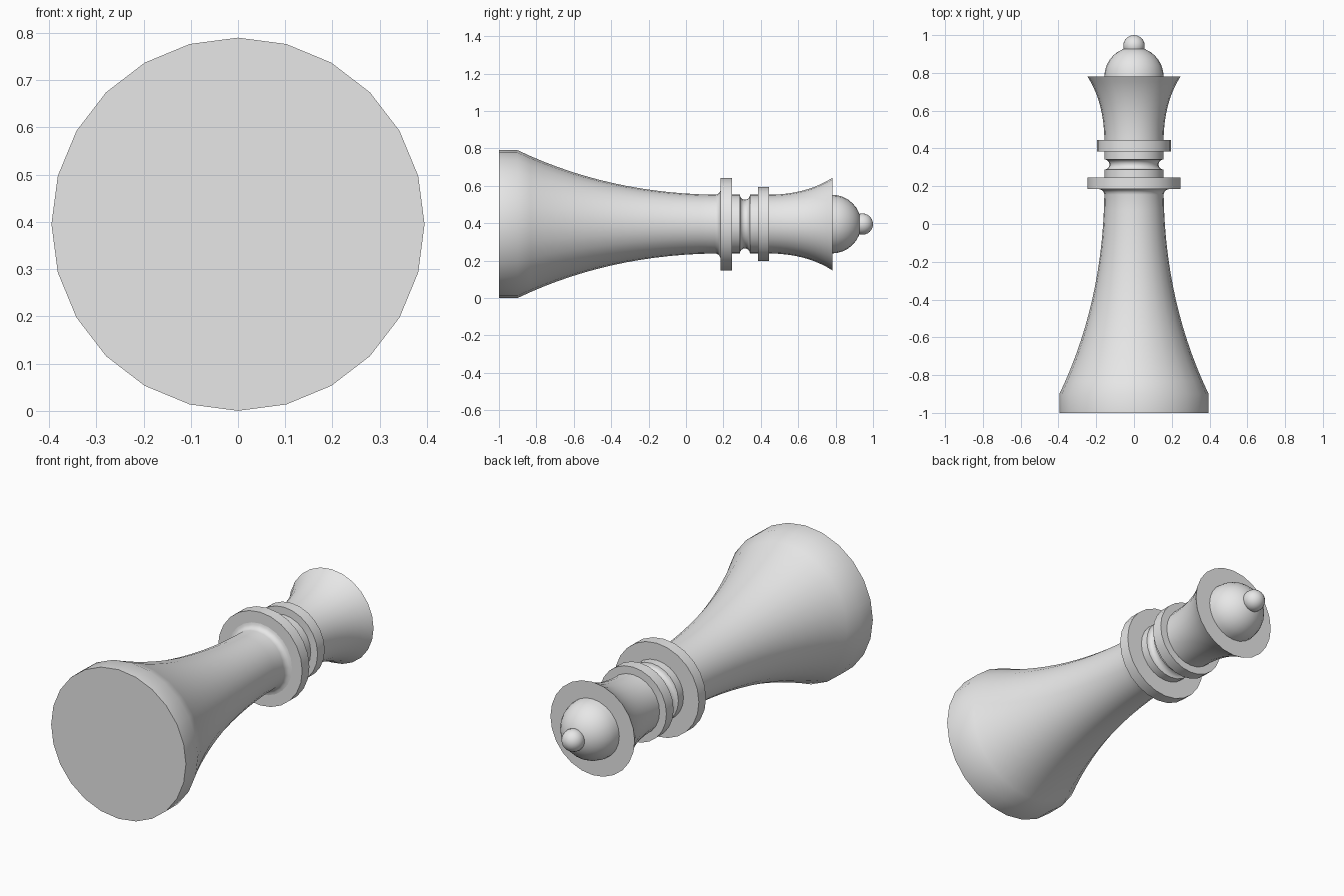
import bpy
import bmesh
import math
from mathutils import Vector, Matrix

old = bpy.data.objects.get("Cube")
if old:
    bpy.data.objects.remove(old, do_unlink=True)

AXIS_Z = 0.395   # height of the long axis of the lying piece
SIDES = 24

grey = bpy.data.materials.new("plain grey")
grey.use_nodes = True
grey.diffuse_color = (0.8, 0.8, 0.8, 1)
grey.node_tree.nodes["Principled BSDF"].inputs["Base Color"].default_value = (0.8, 0.8, 0.8, 1)

parts = []


def turn(name, profile):
    """Lathe (y, radius) points about the y axis and close both ends."""
    bm = bmesh.new()
    pts = [(profile[0][0], 0)] + list(profile) + [(profile[-1][0], 0)]
    verts = [bm.verts.new((0, y, -r)) for y, r in pts]
    edges = [bm.edges.new(pair) for pair in zip(verts, verts[1:])]
    bmesh.ops.spin(bm, geom=verts + edges, cent=(0, 0, 0), axis=(0, 1, 0),
                   angle=math.tau, steps=SIDES, use_duplicate=False)
    bmesh.ops.remove_doubles(bm, verts=bm.verts, dist=0.0005)
    bmesh.ops.dissolve_degenerate(bm, edges=bm.edges, dist=0.0001)
    bmesh.ops.recalc_face_normals(bm, faces=bm.faces)
    bm.transform(Matrix.Translation((0, 0, AXIS_Z)))
    mesh = bpy.data.meshes.new(name)
    bm.to_mesh(mesh)
    bm.free()
    mesh.materials.append(grey)
    obj = bpy.data.objects.new(name, mesh)
    bpy.context.collection.objects.link(obj)
    parts.append(obj)


def arc(cy, cr, radius, start, end, steps):
    """Circular arc in profile space, angles in degrees from the +y direction."""
    out = []
    for i in range(steps + 1):
        a = math.radians(start + (end - start) * i / steps)
        out.append((cy + radius * math.cos(a), cr + radius * math.sin(a)))
    return out


def bend(a, b, c, steps):
    """Quadratic curve from a to c, pulled towards b."""
    a, b, c = Vector(a), Vector(b), Vector(c)
    ts = [i / steps for i in range(steps + 1)]
    return [tuple(a * (1 - t) ** 2 + b * 2 * t * (1 - t) + c * t * t) for t in ts]


# Foot and tapering stem, with a small fillet under the collar
turn("stem", [(-1, 0.395)]
     + bend((-0.9, 0.395), (-0.42, 0.165), (0.155, 0.157), 14)
     + arc(0.155, 0.187, 0.03, -90, 0, 4)[1:])

# Collars
turn("lower_collar", [(0.185, 0.247), (0.245, 0.247)])
turn("upper_collar", [(0.385, 0.197), (0.445, 0.197)])

# Neck with a rounded groove
turn("neck", [(0.22, 0.157), (0.285, 0.157)]
     + arc(0.315, 0.157, 0.027, 180, 360, 8)
     + [(0.345, 0.157), (0.41, 0.157)])

# Flared crown
turn("crown", [(0.42, 0.157)]
     + bend((0.46, 0.157), (0.65, 0.162), (0.782, 0.247), 9))

# Dome and finial
turn("dome", arc(0.78, 0, 0.157, 90, 0, 8))
turn("finial", arc(0.943, 0, 0.057, 180, 0, 12))

# Smooth shading with crisp rims
bpy.ops.object.select_all(action='DESELECT')
for part in parts:
    part.select_set(True)
bpy.context.view_layer.objects.active = parts[0]
bpy.ops.object.shade_smooth_by_angle(angle=math.radians(30))
